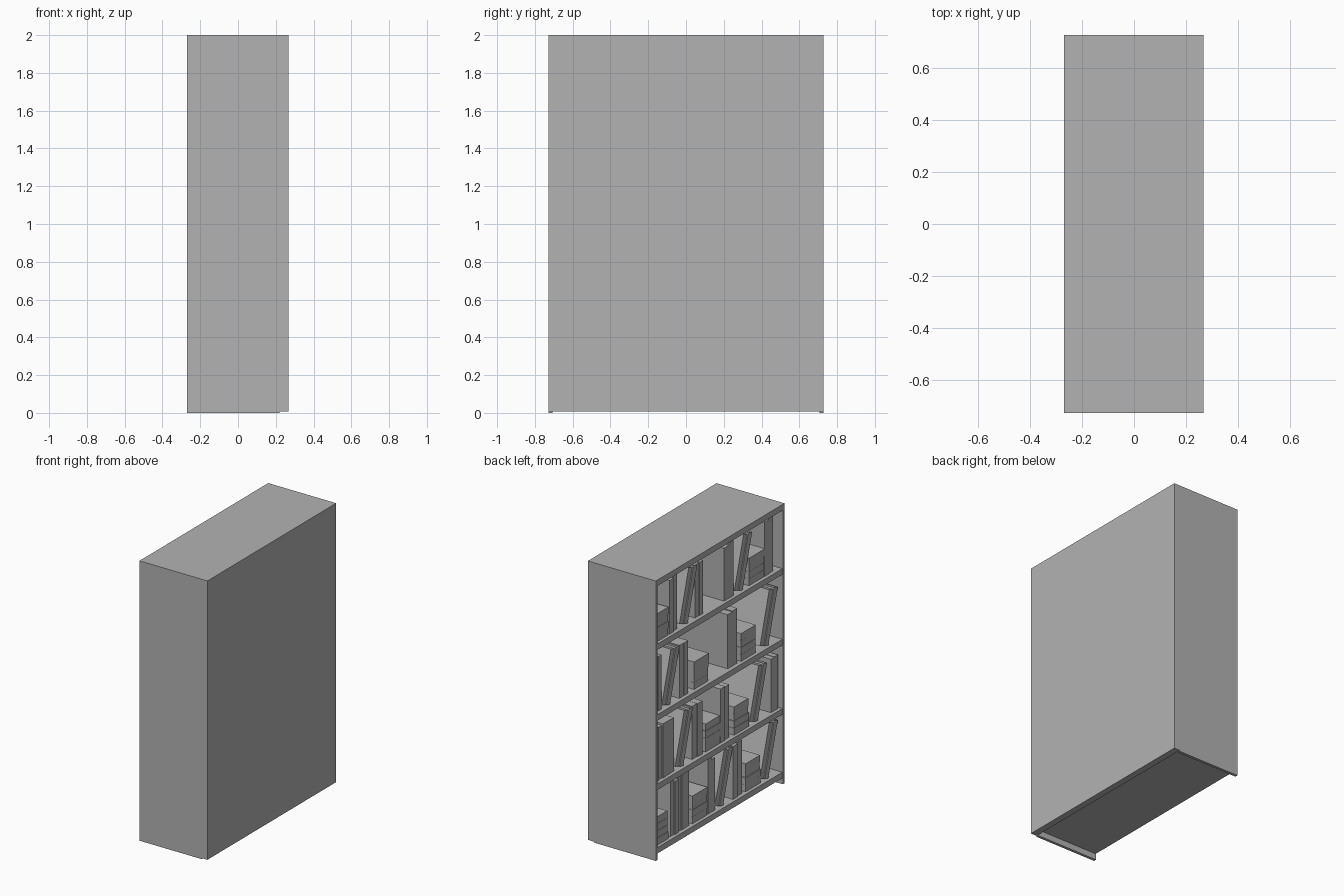
import bpy, bmesh, random
from math import radians, cos
from mathutils import Matrix

if "Cube" in bpy.data.objects:
    bpy.data.objects.remove(bpy.data.objects["Cube"])

random.seed(4)

FRONT, BACK, HALF = -0.27, 0.267, 0.727   # open side faces -x
SIDE = 0.02
SHELF_TOPS = [1.54, 1.035, 0.54, 0.085]
BOARD = 0.042
BOOK_FRONT, BOOK_BACK, STACK_BACK = -0.245, 0.15, -0.04

grey = bpy.data.materials.new("dark_grey")
grey.diffuse_color = (0.45, 0.45, 0.45, 1)
grey.use_nodes = True
grey.node_tree.nodes["Principled BSDF"].inputs["Base Color"].default_value = grey.diffuse_color


def make_object(name, boxes):
    """One object from boxes given as (x0, x1, y0, y1, z0, z1, matrix or None)."""
    bm = bmesh.new()
    for x0, x1, y0, y1, z0, z1, mat in boxes:
        m = Matrix.Translation(((x0 + x1) / 2, (y0 + y1) / 2, (z0 + z1) / 2))
        m = m @ Matrix.Diagonal((x1 - x0, y1 - y0, z1 - z0, 1))
        bmesh.ops.create_cube(bm, size=1, matrix=(mat @ m) if mat else m)
    me = bpy.data.meshes.new(name)
    bm.to_mesh(me)
    bm.free()
    me.materials.append(grey)
    ob = bpy.data.objects.new(name, me)
    bpy.context.collection.objects.link(ob)
    return ob


# Case: two sides, back, top
for name, s in (("left_side", 1), ("right_side", -1)):
    y0, y1 = sorted((s * HALF, s * (HALF - SIDE)))
    make_object(name, [(FRONT, 0.22, y0, y1, 0, 2, None)])
make_object("back_panel", [(0.22, BACK, -HALF, HALF, 0.007, 2, None)])
INNER = HALF - SIDE
make_object("top_board", [(FRONT, 0.22, -INNER, INNER, 2 - BOARD, 2, None)])

# Shelves
for i, z in enumerate(SHELF_TOPS):
    make_object(f"shelf_{i + 1}", [(FRONT + 0.003, 0.22, -INNER, INNER, z - BOARD, z, None)])


def upright(u0, u1, z):
    """Standing books filling the span u0..u1 measured from the +y end."""
    n = max(1, round((u1 - u0) / 0.045))
    t = (u1 - u0) / n
    out = []
    for i in range(n):
        y1 = HALF - u0 - i * t
        out.append((BOOK_FRONT + random.uniform(0, 0.01), BOOK_BACK,
                    y1 - t + 0.002, y1, z, z + random.uniform(0.375, 0.395), None))
    return out


def stack(u0, u1, z):
    """Books lying flat in a pile."""
    out = []
    for i in range(4):
        j = random.uniform(0, 0.006)
        out.append((BOOK_FRONT + j, STACK_BACK, HALF - u1 + j, HALF - u0 - j,
                    z + i * 0.05, z + i * 0.05 + 0.049, None))
    return out


def leaning(u0, z):
    """Two books tilted towards -y."""
    a, t = radians(16), 0.045
    pivot = HALF - u0 - 2 * t * cos(a)
    m = Matrix.Translation((0, pivot, z)) @ Matrix.Rotation(a, 4, 'X')
    return [(BOOK_FRONT + 0.006 * i, BOOK_BACK, i * t, i * t + t - 0.001, 0, 0.39 - 0.012 * i, m)
            for i in range(2)]


# Books on each shelf: kind and span
NAMES = {"U": "upright_books", "S": "book_stack", "L": "leaning_books"}
ROWS = [
    [("S", .03, .18), ("U", .19, .29), ("L", .31, 0), ("U", .49, .58),
     ("U", .81, .92), ("L", .93, 0), ("S", 1.09, 1.27), ("U", 1.27, 1.37)],
    [("U", .03, .11), ("L", .11, 0), ("U", .31, .41), ("S", .47, .64),
     ("U", .86, .97), ("S", 1.0, 1.17), ("L", 1.22, 0)],
    [("U", .03, .25), ("L", .26, 0), ("U", .46, .57), ("S", .60, .77),
     ("U", .77, .88), ("S", .92, 1.09), ("L", 1.10, 0), ("U", 1.34, 1.42)],
    [("S", .03, .18), ("U", .21, .42), ("S", .45, .62), ("U", .63, .71),
     ("L", .71, 0), ("U", .91, 1.02), ("S", 1.05, 1.22), ("L", 1.22, 0)],
]
for r, (z, row) in enumerate(zip(SHELF_TOPS, ROWS)):
    for c, (kind, u0, u1) in enumerate(row):
        if kind == "L":
            boxes = leaning(u0, z)
        else:
            boxes = (upright if kind == "U" else stack)(u0, u1, z)
        make_object(f"{NAMES[kind]}_{r + 1}_{c + 1}", boxes)
